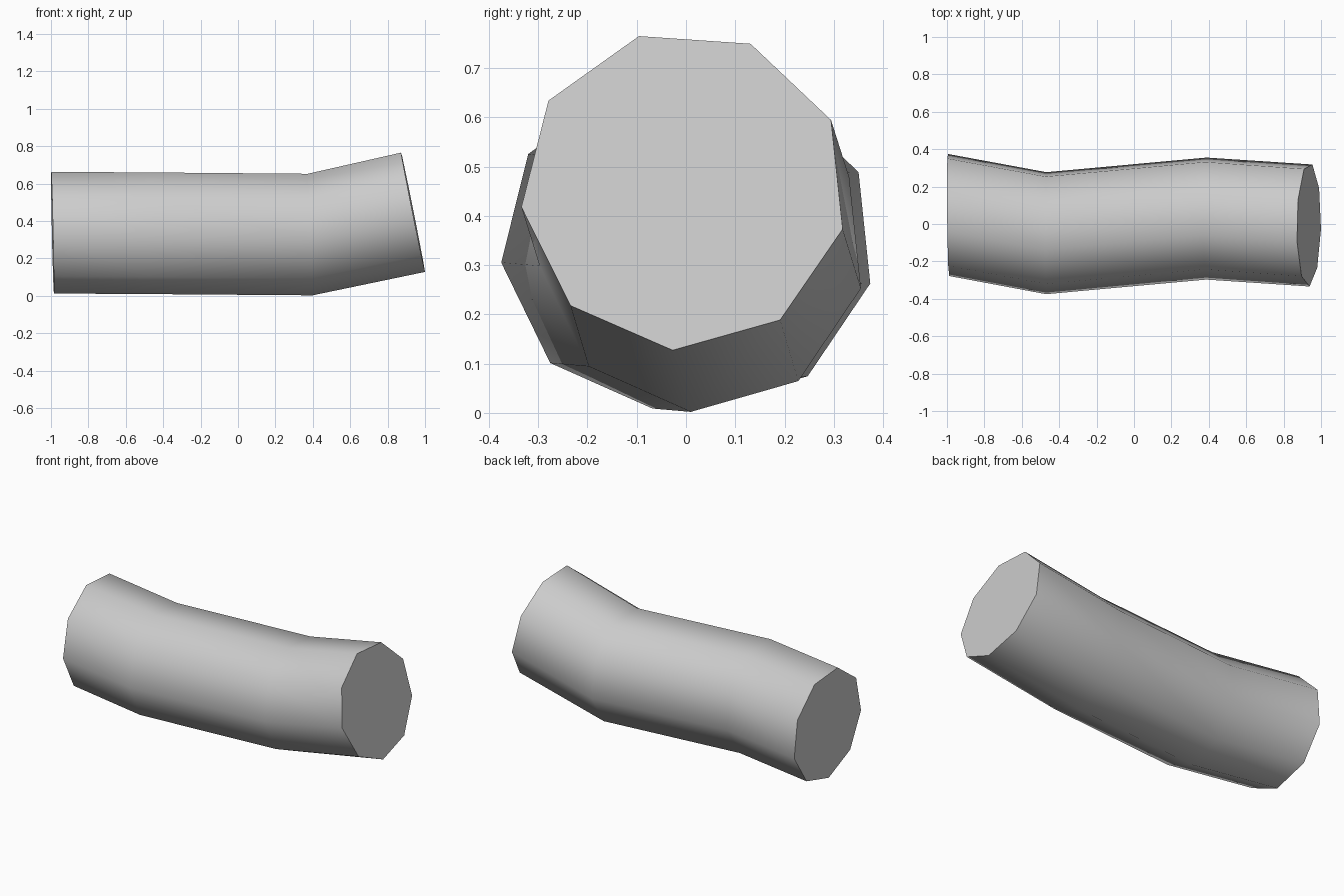
import bpy
import bmesh
from math import cos, sin, radians, tau

SIDES = 9
RADIUS = 0.332
TWIST = radians(66)

# Each section: centre x, y, z and the lean of its plane along y and z
SECTIONS = [
    (-0.992, 0.052, 0.343, -0.01, -0.022),
    (-0.47, -0.045, 0.34, 0.0, -0.01),
    (0.385, 0.033, 0.333, 0.0, -0.04),
    (0.935, -0.004, 0.452, 0.01, -0.2),
]

cube = bpy.data.objects.get("Cube")
if cube:
    bpy.data.objects.remove(cube, do_unlink=True)


def make_material(name, colour):
    mat = bpy.data.materials.new(name)
    mat.use_nodes = True
    mat.diffuse_color = colour
    mat.node_tree.nodes["Principled BSDF"].inputs["Base Color"].default_value = colour
    return mat


def add_ring(bm, section):
    x, y, z, lean_y, lean_z = section
    squash = 1 / (1 + lean_z ** 2) ** 0.5
    ring = []
    for i in range(SIDES):
        a = TWIST + tau * i / SIDES
        dy, dz = RADIUS * cos(a), RADIUS * sin(a) * squash
        ring.append(bm.verts.new((x + lean_y * dy + lean_z * dz, y + dy, z + dz)))
    return ring


# Bent log: rings joined by side faces, closed by a flat cap at each end
bm = bmesh.new()
rings = [add_ring(bm, s) for s in SECTIONS]
for a, b in zip(rings, rings[1:]):
    for i in range(SIDES):
        j = (i + 1) % SIDES
        bm.faces.new((a[i], a[j], b[j], b[i]))
bm.faces.new(rings[0])
bm.faces.new(rings[-1])
bmesh.ops.recalc_face_normals(bm, faces=bm.faces)

mesh = bpy.data.meshes.new("bent_log")
bm.to_mesh(mesh)
bm.free()
mesh.materials.append(make_material("plain grey", (0.6, 0.6, 0.6, 1)))
log = bpy.data.objects.new("bent_log", mesh)
bpy.context.collection.objects.link(log)

# Smooth sides, sharp rims
bpy.ops.object.select_all(action="DESELECT")
log.select_set(True)
bpy.context.view_layer.objects.active = log
bpy.ops.object.shade_smooth_by_angle(angle=radians(50))
